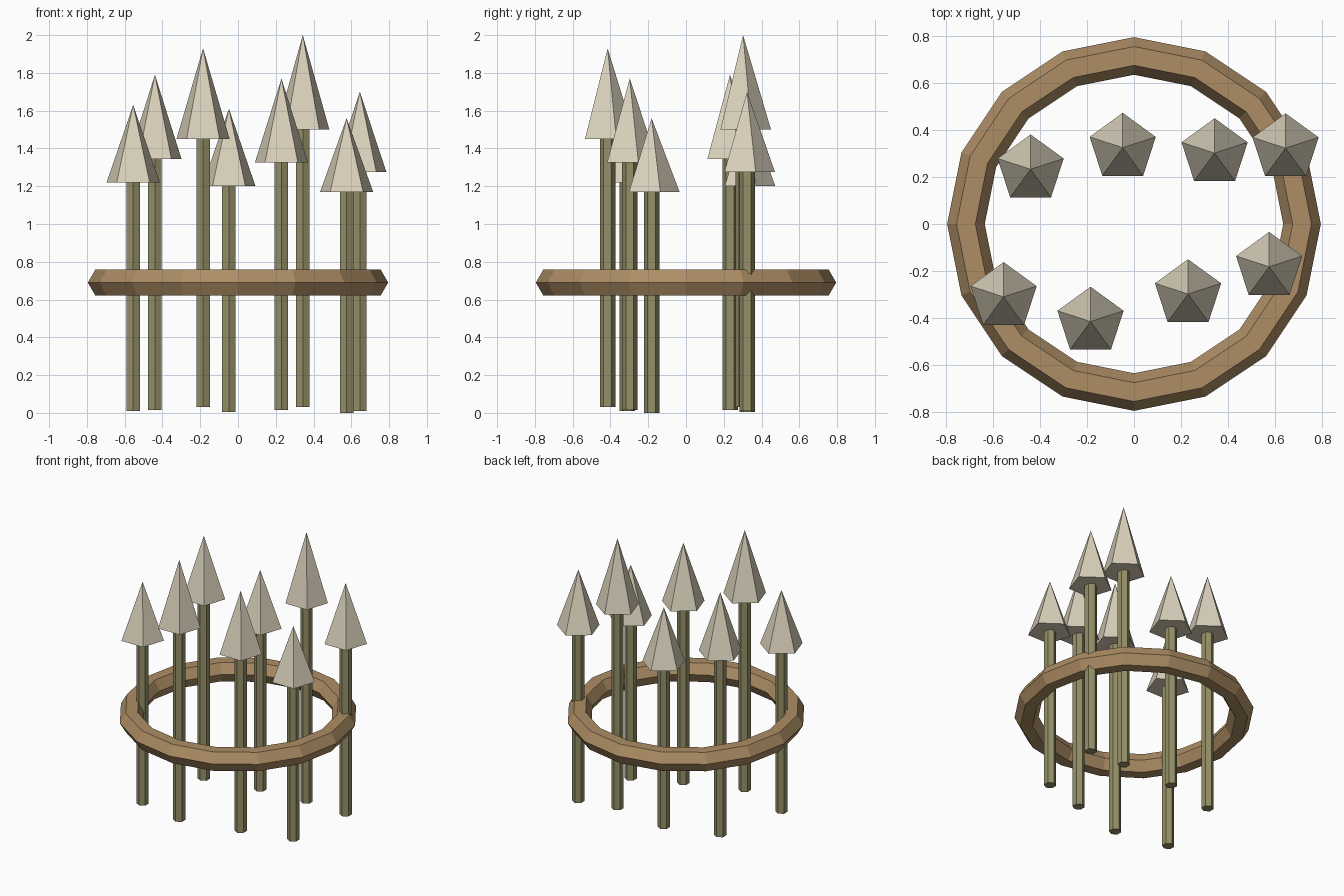
import bpy
from math import cos, sin, pi

if "Cube" in bpy.data.objects:
    bpy.data.objects.remove(bpy.data.objects["Cube"])


def material(name, rgb):
    m = bpy.data.materials.new(name)
    m.diffuse_color = (*rgb, 1)
    m.use_nodes = True
    m.node_tree.nodes["Principled BSDF"].inputs["Base Color"].default_value = m.diffuse_color
    return m


POLE = material("reed green", (0.30, 0.28, 0.14))
TIP = material("bone", (0.70, 0.64, 0.50))
ROPE = material("tan binding", (0.42, 0.27, 0.13))


def finish(name, mat):
    ob = bpy.context.object
    ob.name = name
    ob.data.materials.append(mat)
    return ob


def stake(i, x, y, bottom, base, tip):
    # Hexagonal pole, ending just inside the spike
    top = base + 0.01
    bpy.ops.mesh.primitive_cylinder_add(vertices=6, radius=0.041, depth=top - bottom,
                                        location=(x, y, (top + bottom) / 2))
    finish(f"pole_{i}", POLE)
    # Five-sided pointed spike
    bpy.ops.mesh.primitive_cone_add(vertices=5, radius1=0.148, radius2=0, depth=tip - base,
                                    location=(x, y, (tip + base) / 2))
    finish(f"spike_{i}", TIP)


# Stakes: x, y, pole bottom, spike base, spike tip
stakes = [
    (-0.555, -0.31, 0.01, 1.22, 1.63),
    (-0.185, -0.415, 0.03, 1.45, 1.93),
    (0.23, -0.298, 0.015, 1.325, 1.77),
    (0.575, -0.182, 0.0, 1.17, 1.56),
    (0.645, 0.323, 0.01, 1.275, 1.70),
    (0.343, 0.302, 0.03, 1.50, 2.0),
    (-0.048, 0.325, 0.005, 1.20, 1.61),
    (-0.44, 0.233, 0.015, 1.345, 1.79),
]
for i, s in enumerate(stakes, 1):
    stake(i, *s)

# Binding ring around the bundle
bpy.ops.mesh.primitive_torus_add(major_segments=16, minor_segments=6, major_radius=0.715,
                                 minor_radius=0.08, location=(0, 0, 0.69))
finish("binding_ring", ROPE)
for p in bpy.context.object.data.polygons:
    p.use_smooth = False
